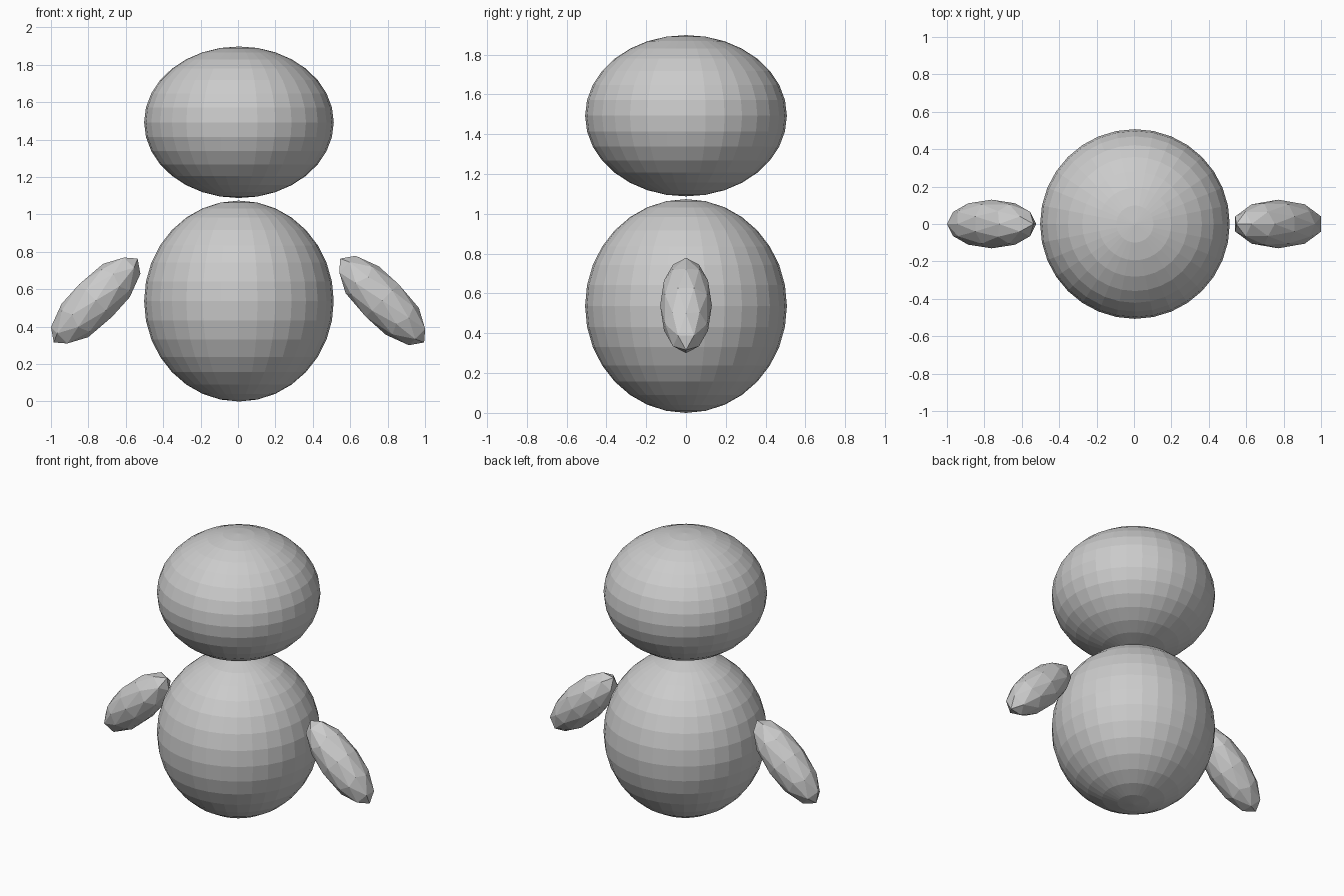
import bpy
from math import radians

if "Cube" in bpy.data.objects:
    bpy.data.objects.remove(bpy.data.objects["Cube"])

CX = 0.005  # shared centre line


def ball(name, z, rx, rz):
    bpy.ops.mesh.primitive_uv_sphere_add(segments=32, ring_count=16, radius=1, location=(CX, 0, z))
    ob = bpy.context.object
    ob.name = name
    ob.scale = (rx, rx, rz)


def arm(name, side):
    # Stretched low-poly ball, leaning with its top towards the body
    bpy.ops.mesh.primitive_ico_sphere_add(
        subdivisions=2, radius=1,
        location=(CX + side * 0.766, 0, 0.54),
        rotation=(0, radians(-45 * side), 0))
    ob = bpy.context.object
    ob.name = name
    ob.scale = (0.13, 0.13, 0.317)


# Body and head
ball("body", 0.537, 0.507, 0.537)
ball("head", 1.493, 0.507, 0.405)

# Arms
arm("right_arm", 1)
arm("left_arm", -1)
